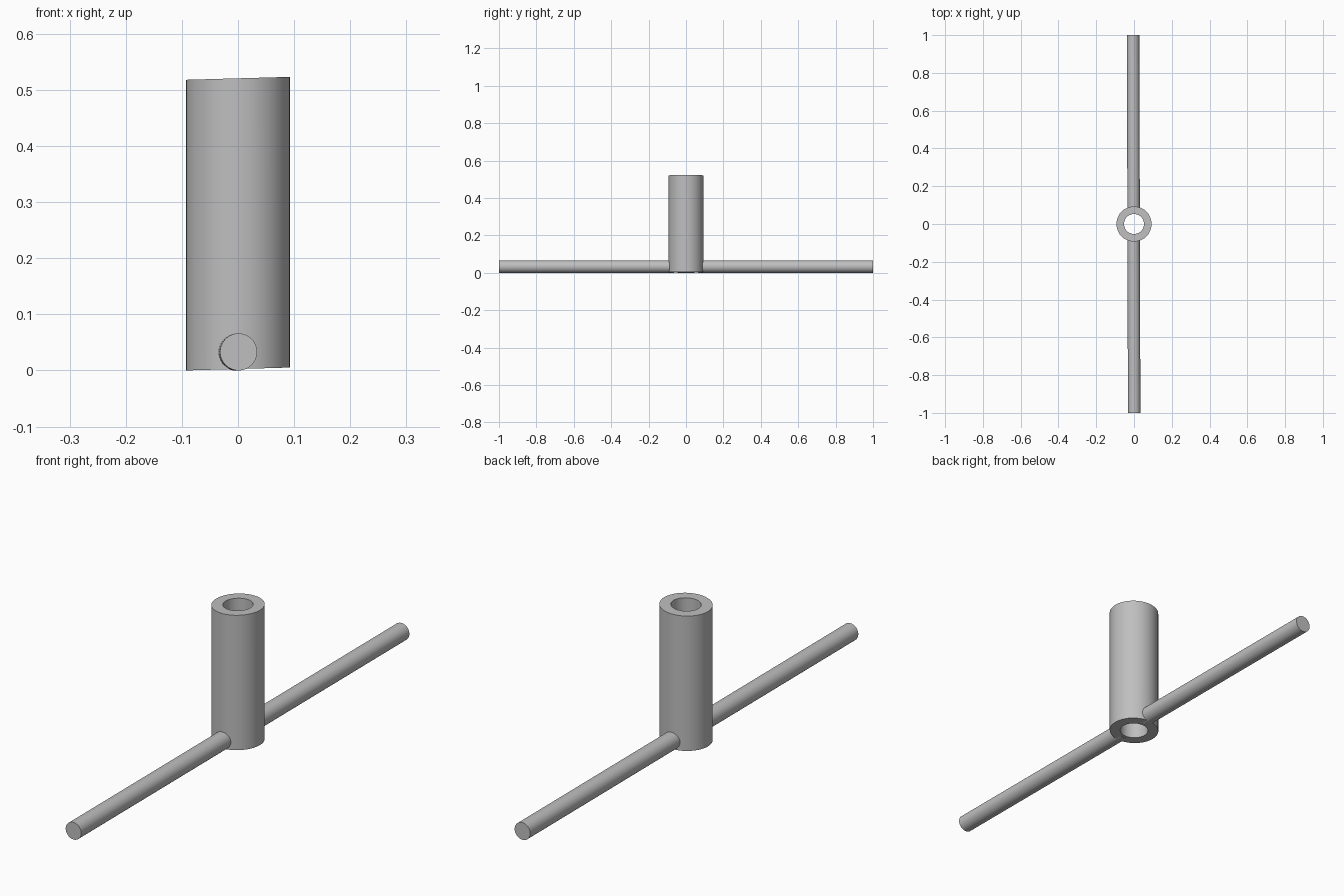
import bpy, bmesh, math
from mathutils import Vector

cube = bpy.data.objects.get("Cube")
if cube:
    bpy.data.objects.remove(cube, do_unlink=True)

grey = bpy.data.materials.new("plain grey")
grey.use_nodes = True
grey.diffuse_color = (0.52, 0.52, 0.52, 1)
grey.node_tree.nodes["Principled BSDF"].inputs["Base Color"].default_value = grey.diffuse_color


def finish(name, bm):
    bmesh.ops.recalc_face_normals(bm, faces=bm.faces)
    mesh = bpy.data.meshes.new(name)
    bm.to_mesh(mesh)
    bm.free()
    mesh.materials.append(grey)
    obj = bpy.data.objects.new(name, mesh)
    bpy.context.collection.objects.link(obj)
    bpy.ops.object.select_all(action='DESELECT')
    obj.select_set(True)
    bpy.context.view_layer.objects.active = obj
    bpy.ops.object.shade_smooth_by_angle(angle=math.radians(35))
    return obj


def tube(name, outer, inner, height, slope, sides=40):
    """Hollow upright tube whose end rims slope slightly along x."""
    bm = bmesh.new()
    rings = []
    for radius, z in ((outer, 0), (outer, height), (inner, height), (inner, 0)):
        ring = []
        for i in range(sides):
            a = math.tau * i / sides
            x, y = radius * math.cos(a), radius * math.sin(a)
            ring.append(bm.verts.new((x, y, z + slope * (x + outer))))
        rings.append(ring)
    for k, ring in enumerate(rings):
        nxt = rings[(k + 1) % len(rings)]
        for i in range(sides):
            j = (i + 1) % sides
            bm.faces.new((ring[i], ring[j], nxt[j], nxt[i]))
    return finish(name, bm)


def rod(name, start, end, radius, sides=40):
    """Solid round rod with end caps square to y."""
    bm = bmesh.new()
    rings = []
    for centre in (start, end):
        ring = []
        for i in range(sides):
            a = math.tau * i / sides
            offset = Vector((math.cos(a), 0, math.sin(a))) * radius
            ring.append(bm.verts.new(Vector(centre) + offset))
        rings.append(ring)
        bm.faces.new(ring)
    for i in range(sides):
        j = (i + 1) % sides
        bm.faces.new((rings[0][i], rings[0][j], rings[1][j], rings[1][i]))
    return finish(name, bm)


# Upright sleeve, open right through
tube("upright_sleeve", 0.093, 0.053, 0.518, 0.028)

# Two arms that end inside the sleeve wall, leaving the bore clear
for name, y, tip_x in (("front_arm", -1, 0.001), ("back_arm", 1, -0.005)):
    rod(name, (-0.002, y * 0.065, 0.033), (tip_x, y, 0.033), 0.033)
